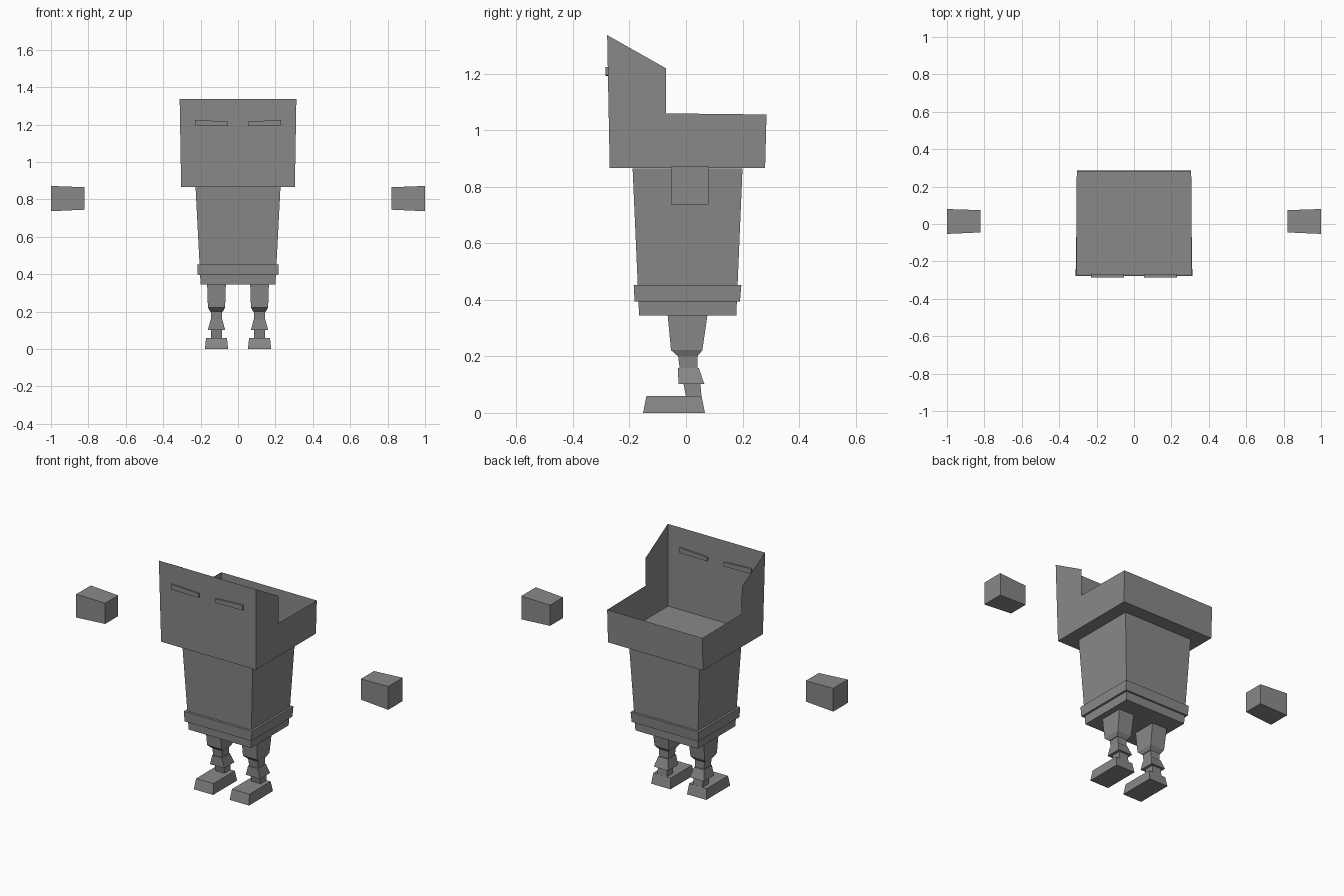
import bpy, bmesh

if "Cube" in bpy.data.objects:
    bpy.data.objects.remove(bpy.data.objects["Cube"])

grey = bpy.data.materials.new("mid grey")
grey.diffuse_color = (0.25, 0.25, 0.25, 1)
grey.use_nodes = True
grey.node_tree.nodes["Principled BSDF"].inputs["Base Color"].default_value = grey.diffuse_color


def finish(name, bm, fix=True):
    if fix:
        bmesh.ops.recalc_face_normals(bm, faces=bm.faces)
    me = bpy.data.meshes.new(name)
    bm.to_mesh(me)
    bm.free()
    me.materials.append(grey)
    ob = bpy.data.objects.new(name, me)
    bpy.context.collection.objects.link(ob)
    return ob


def loft(name, sections, axis="z", side=1):
    """Closed tapered block; each section is (position, u0, u1, v0, v1)."""
    bm = bmesh.new()
    rings = []
    for p, u0, u1, v0, v1 in sections:
        ring = []
        for u, v in ((u0, v0), (u1, v0), (u1, v1), (u0, v1)):
            x, y, z = (u, v, p) if axis == "z" else (p, u, v)
            ring.append(bm.verts.new((x * side, y, z)))
        rings.append(ring)
    for a, b in zip(rings, rings[1:]):
        for i in range(4):
            j = (i + 1) % 4
            bm.faces.new((a[i], a[j], b[j], b[i]))
    bm.faces.new(rings[0][::-1])
    bm.faces.new(rings[-1])
    return finish(name, bm)


# Head: open thin shell with a tall front and low back
profile = [(-0.27, 0.866, 0.304), (0.28, 0.866, 0.304), (0.285, 1.056, 0.306),
           (-0.07, 1.06, 0.307), (-0.07, 1.219, 0.309), (-0.279, 1.337, 0.312)]
bm = bmesh.new()
left = [bm.verts.new((-w, y, z)) for y, z, w in profile]
right = [bm.verts.new((w, y, z)) for y, z, w in profile]
bm.faces.new(right)
bm.faces.new(left[::-1])
for i, j in ((0, 1), (1, 2), (5, 0)):
    bm.faces.new((left[i], left[j], right[j], right[i]))
finish("head_shell", bm, fix=False)

# Torso and belt
loft("torso", [(0.345, -0.20, 0.20, -0.166, 0.178),
               (0.865, -0.227, 0.227, -0.189, 0.20)])
loft("belt", [(0.395, -0.215, 0.215, -0.182, 0.191),
              (0.453, -0.218, 0.218, -0.185, 0.196)])

for side, label in ((-1, "left"), (1, "right")):
    # Slit eyes, passing just through the front wall
    loft(label + "_eye", [(0.054, -0.285, -0.268, 1.193, 1.216),
                          (0.23, -0.285, -0.268, 1.195, 1.225)], "x", side)
    # Floating hands
    loft(label + "_hand", [(0.82, -0.045, 0.074, 0.745, 0.865),
                           (1.0, -0.053, 0.08, 0.737, 0.872)], "x", side)
    # Leg pieces: (name, [(z, half width, front y, back y), ...])
    for part, secs in (
        ("thigh", [(0.20, 0.035, -0.028, 0.04), (0.222, 0.046, -0.053, 0.058),
                   (0.347, 0.050, -0.065, 0.076)]),
        ("knee", [(0.155, 0.028, -0.022, 0.04), (0.202, 0.031, -0.028, 0.04)]),
        ("shin", [(0.102, 0.046, -0.027, 0.065), (0.158, 0.031, -0.028, 0.046)]),
        ("ankle", [(0.057, 0.030, 0.0, 0.055), (0.104, 0.029, -0.009, 0.051)]),
        ("foot", [(0.0, 0.062, -0.152, 0.067), (0.059, 0.056, -0.14, 0.055)]),
    ):
        loft(label + "_" + part,
             [(z, 0.115 - w, 0.115 + w, y0, y1) for z, w, y0, y1 in secs],
             "z", side)
